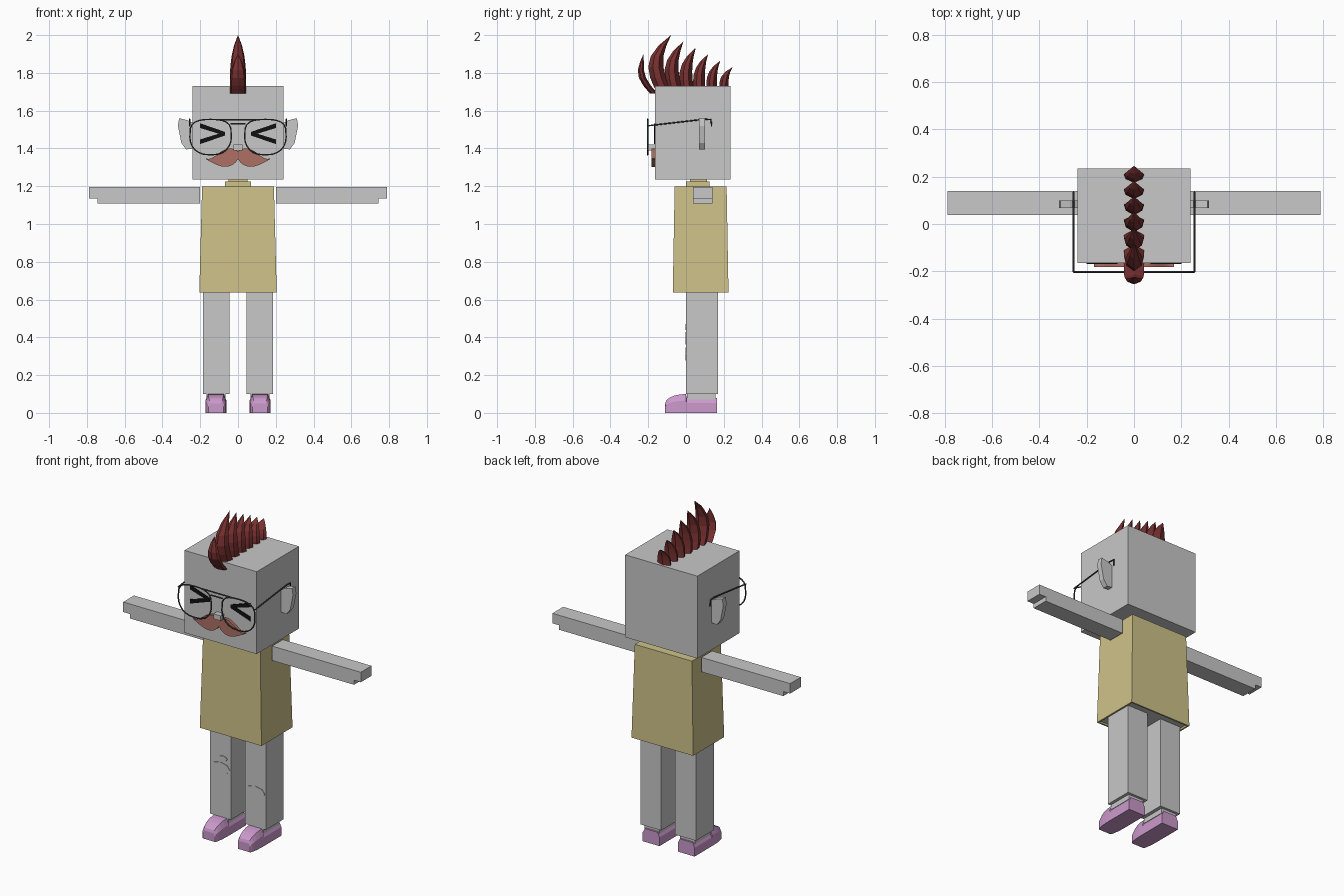
import bpy
import bmesh
from math import sin, cos, pi, copysign

default_cube = bpy.data.objects.get("Cube")
if default_cube:
    bpy.data.objects.remove(default_cube, do_unlink=True)


def material(name, red, green, blue):
    mat = bpy.data.materials.new(name)
    mat.use_nodes = True
    mat.diffuse_color = (red, green, blue, 1)
    for node in mat.node_tree.nodes:
        if node.type == 'BSDF_PRINCIPLED':
            node.inputs["Base Color"].default_value = mat.diffuse_color
    return mat


gray = material("light gray", 0.58, 0.58, 0.58)
mustard = material("mustard", 0.62, 0.54, 0.25)
orchid = material("orchid pink", 0.6, 0.32, 0.6)
dark_red = material("dark red", 0.19, 0.03, 0.03)
terracotta = material("terracotta", 0.42, 0.16, 0.13)
black = material("black", 0.005, 0.005, 0.005)
wire_gray = material("dark gray", 0.06, 0.06, 0.06)


def link(name, data, mat):
    data.materials.append(mat)
    part = bpy.data.objects.new(name, data)
    bpy.context.collection.objects.link(part)
    return part


def loft(name, rings, mat):
    """Skin a row of equal-sized point rings and cap both ends."""
    bm = bmesh.new()
    loops = [[bm.verts.new(point) for point in ring] for ring in rings]
    for near, far in zip(loops, loops[1:]):
        for i in range(len(near)):
            bm.faces.new((near[i - 1], near[i], far[i], far[i - 1]))
    bm.faces.new(loops[0])
    bm.faces.new(loops[-1])
    bmesh.ops.recalc_face_normals(bm, faces=bm.faces)
    mesh = bpy.data.meshes.new(name)
    bm.to_mesh(mesh)
    bm.free()
    link(name, mesh, mat)


def rectangle(left, right, front, back, z):
    return [(left, front, z), (right, front, z), (right, back, z), (left, back, z)]


def box(name, left, right, front, back, bottom, top, mat):
    loft(name, [rectangle(left, right, front, back, z) for z in (bottom, top)], mat)


def plate(name, outline, front, back, mat, side=1):
    """Extrude an x-z outline along y, mirrored when side is negative."""
    loft(name, [[(side * x, y, z) for x, z in outline] for y in (front, back)], mat)


def wire(name, points, closed=False):
    curve = bpy.data.curves.new(name, 'CURVE')
    curve.dimensions = '3D'
    curve.bevel_depth = 0.004
    curve.bevel_resolution = 1
    spline = curve.splines.new('POLY')
    spline.points.add(len(points) - 1)
    for target, point in zip(spline.points, points):
        target.co = (*point, 1)
    spline.use_cyclic_u = closed
    part = link(name, curve, wire_gray)
    bpy.ops.object.select_all(action='DESELECT')
    part.select_set(True)
    bpy.context.view_layer.objects.active = part
    bpy.ops.object.convert(target='MESH')


def power(value, exponent):
    return copysign(abs(value) ** exponent, value)


def turn(count):
    return [2 * pi * i / count for i in range(count)]


# Head, neck and open-bottomed coat
box("head", -0.24, 0.24, -0.165, 0.235, 1.235, 1.73, gray)
box("collar", -0.07, 0.07, 0, 0.125, 1.19, 1.225, mustard)
box("neck", -0.05, 0.05, 0.02, 0.11, 1.2, 1.24, mustard)
hem = 0.637
loft("coat", [rectangle(-0.19, 0.19, -0.06, 0.215, 1.198),
              rectangle(-0.205, 0.205, -0.07, 0.225, hem),
              rectangle(-0.195, 0.195, -0.06, 0.215, hem),
              rectangle(-0.195, 0.195, -0.06, 0.215, hem + 0.02)], mustard)
box("coat_lining", -0.194, 0.194, -0.06, 0.21, hem + 0.01, hem + 0.019, gray)

# Ear outline
ear = [(0.23, 1.4), (0.275, 1.395), (0.3, 1.43), (0.318, 1.52),
       (0.312, 1.56), (0.27, 1.55), (0.23, 1.53)]

# Lens rim: an oval with a flattened top
glasses_y = -0.203
rim = [(0.145 + 0.11 * power(cos(a), 0.8),
        1.46 + 0.094 * power(sin(a), 0.5 if sin(a) > 0 else 1)) for a in turn(24)]

# Moustache half: wavy upper edge, sagging lower edge, curled tip
steps = [i / 12 for i in range(13)]
upper_edge = [(0.17 * u, 1.34 + 0.06 * cos(pi * (u - 0.25) / 1.1) + 0.04 * u ** 6)
              for u in steps]
lower_edge = [(0.17 * u, 1.343 - 0.04 * sin(pi * u ** 0.75)) for u in steps]
moustache = upper_edge + lower_edge[::-1]

# Shoe sections from rounded toe to heel: y, half width, height
shoe = [(-0.11 * cos(a), 0.04 + 0.016 * sin(a), 0.05 + 0.05 * sin(a))
        for a in (pi / 2 * i / 5 for i in range(6))]
shoe += [(y, 0.056, 0.08) for y in (0.002, 0.165)]

for side, label in ((1, "left"), (-1, "right")):
    # Ears, closed eyes and moustache
    plate(label + "_ear", ear, 0.068, 0.1, gray, side)
    for up, row in ((1, "upper"), (-1, "lower")):
        middle = 1.478
        stroke = [(0.07, middle - up * 0.01), (0.07, middle + up * 0.01),
                  (0.2, middle + up * 0.055), (0.2, middle + up * 0.03)]
        plate(f"{label}_{row}_eye_stroke", stroke, -0.17, -0.164, black, side)
    plate(label + "_moustache", moustache, -0.182, -0.16, terracotta, side)

    # Glasses rim and temple
    wire(label + "_lens_rim", [(side * x, glasses_y, z) for x, z in rim], closed=True)
    temple = [(glasses_y, 1.52), (0.1, 1.555), (0.133, 1.553), (0.135, 1.515)]
    wire(label + "_temple", [(side * 0.256, y, z) for y, z in temple])

    # Arm with a stepped hand
    def limb(name, inner, outer, *extent):
        box(f"{label}_{name}", side * inner, side * outer, *extent, gray)

    limb("arm", 0.2, 0.745, 0.038, 0.14, 1.108, 1.195)
    limb("hand", 0.745, 0.79, 0.038, 0.14, 1.135, 1.195)

    # Leg, ankle and shoe
    limb("leg", 0.046, 0.185, 0, 0.17, 0.1, hem + 0.015)
    limb("ankle", 0.067, 0.167, 0.004, 0.155, 0.07, 0.105)
    middle = side * 0.117
    loft(label + "_shoe", [
        [(middle - w, y, 0), (middle + w, y, 0), (middle + w, y, h * 0.65),
         (middle + w * 0.75, y, h), (middle - w * 0.75, y, h), (middle - w, y, h * 0.65)]
        for y, w, h in shoe], orchid)

# Glasses bridge and nose
wire("brow_bar", [(x, glasses_y, 1.552) for x in (-0.1, 0.1)])
wire("bridge", [(x, glasses_y, 1.53) for x in (-0.04, 0.04)])
box("nose", -0.024, 0.024, -0.2, -0.16, 1.39, 1.42, gray)


# Knee patches: thin eight-sided ovals
def patch(name, x, z, width, height):
    oval = [(x + width * cos(a), z + height * sin(a)) for a in turn(8)]
    plate(name, oval, -0.003, 0.001, gray)


patch("right_knee_patch", -0.116, 0.395, 0.062, 0.034)
patch("right_small_patch", -0.1, 0.455, 0.03, 0.015)
patch("left_knee_patch", 0.116, 0.312, 0.064, 0.034)


# Mohawk: curved six-sided spikes that shrink towards the back
def spike(name, base, bottom, top, bend, lean, depth):
    rings = []
    for f in (i / 5 for i in range(6)):
        y = base + bend * sin(pi * f) + lean * f ** 3
        z = bottom + (top - bottom) * f
        taper = 1.01 - f ** 3
        w, d = 0.043 * taper, depth * taper
        rings.append([(0, y - d, z), (w * 0.8, y - d * 0.4, z), (w, y + d * 0.4, z),
                      (0, y + d, z), (-w, y + d * 0.4, z), (-w * 0.8, y - d * 0.4, z)])
    loft(name, rings, dark_red)


spike("front_hair_spike", -0.17, 1.69, 1.9, -0.06, -0.055, 0.02)
for i in range(6):
    t = i / 5
    spike(f"hair_spike_{i + 1}", base=-0.125 + 0.325 * t, bottom=1.72, top=2 - 0.17 * t,
          bend=-0.04 * (1 - t) ** 3, lean=0.046, depth=0.042 - 0.018 * t)
